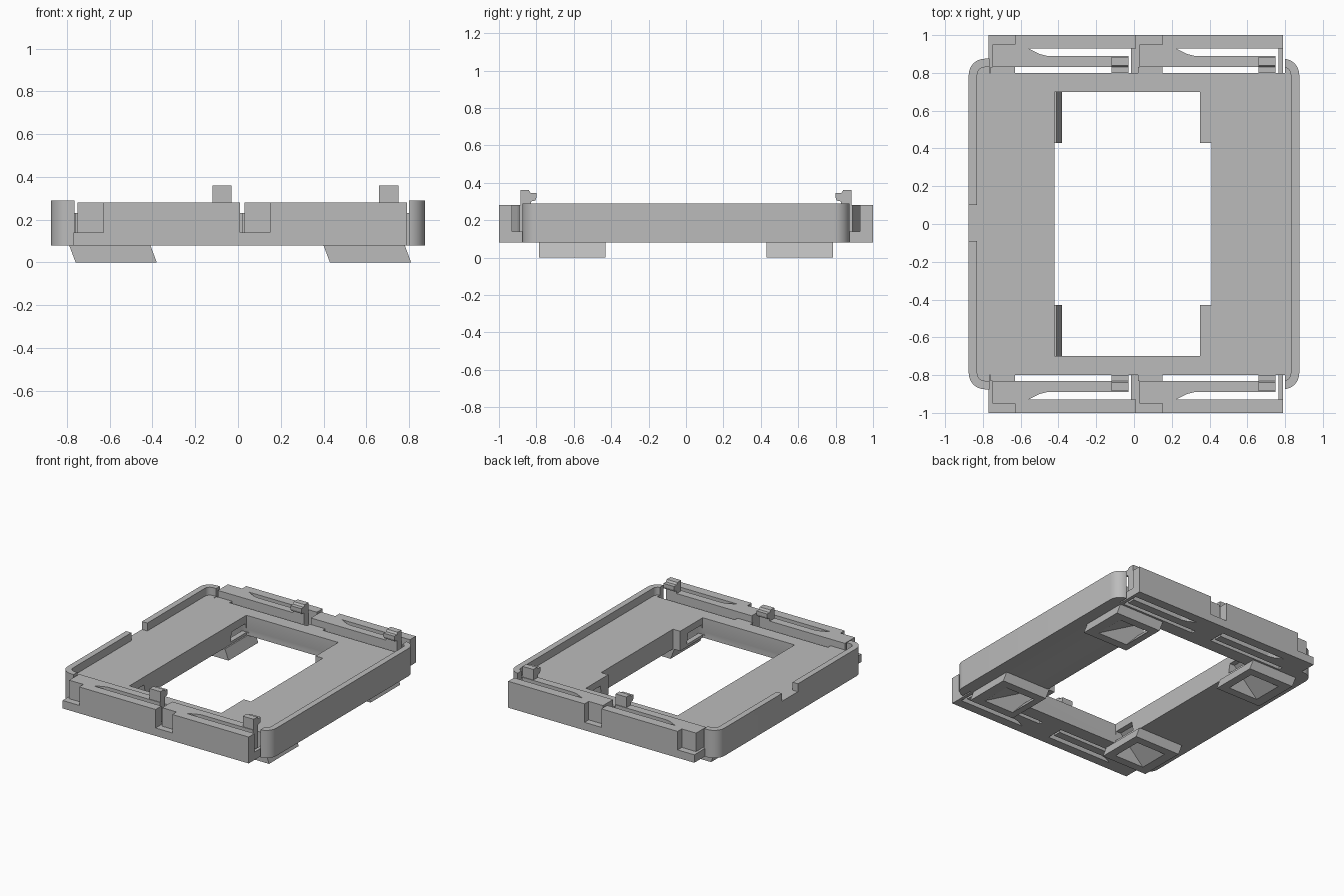
import bpy, bmesh, math
from mathutils import Vector

if "Cube" in bpy.data.objects:
    bpy.data.objects.remove(bpy.data.objects["Cube"])

grey = bpy.data.materials.new("plain_grey")
grey.use_nodes = True
COLOUR = (0.5, 0.5, 0.5, 1)
grey.diffuse_color = COLOUR
grey.node_tree.nodes["Principled BSDF"].inputs["Base Color"].default_value = COLOUR


def loft(name, bottom, top):
    """Solid between two matching loops of 3D points."""
    bm = bmesh.new()
    a = [bm.verts.new(p) for p in bottom]
    b = [bm.verts.new(p) for p in top]
    bm.faces.new(a)
    bm.faces.new(b)
    for i in range(len(a)):
        j = (i + 1) % len(a)
        bm.faces.new((a[i], a[j], b[j], b[i]))
    bmesh.ops.recalc_face_normals(bm, faces=bm.faces)
    mesh = bpy.data.meshes.new(name)
    bm.to_mesh(mesh)
    bm.free()
    mesh.materials.append(grey)
    obj = bpy.data.objects.new(name, mesh)
    bpy.context.collection.objects.link(obj)
    return obj


def prism(name, outline, z0, z1, side=1):
    """Extrude an xy outline upward; side=-1 mirrors it to the front."""
    return loft(name, [(x, y * side, z0) for x, y in outline],
                [(x, y * side, z1) for x, y in outline])


def rect(x0, x1, y0, y1):
    return [(x0, y0), (x1, y0), (x1, y1), (x0, y1)]


def box(name, x0, x1, y0, y1, z0, z1, side=1):
    return prism(name, rect(x0, x1, y0, y1), z0, z1, side)


def rounded(w, d, r, steps=8):
    pts = []
    for k, (sx, sy) in enumerate([(1, 1), (-1, 1), (-1, -1), (1, -1)]):
        for i in range(steps + 1):
            t = math.pi / 2 * (k + i / steps)
            pts.append((sx * (w - r) + r * math.cos(t), sy * (d - r) + r * math.sin(t)))
    return pts


def cut(obj, cutters):
    for c in cutters:
        c.hide_render = True
        m = obj.modifiers.new("cut", "BOOLEAN")
        m.operation = "DIFFERENCE"
        m.solver = "EXACT"
        m.object = c
    # Bake the cuts into the mesh
    bpy.context.view_layer.update()
    graph = bpy.context.evaluated_depsgraph_get()
    mesh = bpy.data.meshes.new_from_object(obj.evaluated_get(graph))
    obj.modifiers.clear()
    obj.data = mesh


BASE, FLOOR, RIM, CLIP = 0.08, 0.23, 0.29, 0.28

# Tray with raised rim, stepped opening, clip bays and a gap in the left-hand rim
tray = prism("tray", rounded(0.875, 0.875, 0.085), BASE, RIM)
opening = [(-0.42, -0.7), (0.35, -0.7), (0.35, -0.43), (0.41, -0.43),
           (0.41, 0.43), (0.35, 0.43), (0.35, 0.7), (-0.42, 0.7)]
tray_cutters = [
    prism("opening_cutter", opening, 0, 0.5),
    prism("floor_cutter", rounded(0.83, 0.83, 0.04), FLOOR, 0.5),
    box("rim_gap_cutter", -1, -0.8, -0.09, 0.1, FLOOR, 0.5),
]
for s in (1, -1):
    tray_cutters.append(box("bay_cutter", -0.765, 0.8, 0.8, 1.1, 0, 0.5, s))

# Slanted feet with tapered sockets that open through the inner wall
for s in (1, -1):
    for left, right, mouth0, mouth1 in ((-0.79, -0.41, -0.46, -0.4),
                                        (0.4, 0.78, 0.33, 0.39)):
        foot = loft("foot",
                    [(x + 0.03, y * s, 0) for x, y in rect(left, right, 0.43, 0.785)],
                    [(x, y * s, BASE) for x, y in rect(left, right, 0.43, 0.785)])
        y0, y1 = 0.49, 0.725
        profile = [(left + 0.09, -0.01), (right - 0.03, -0.01),
                   (mouth1, 0.1), (mouth0, 0.1), (mouth0, 0.18), (mouth1, 0.18)]
        if left < 0:
            profile = [(left + 0.09, -0.01), (right - 0.03, -0.01),
                       (mouth0, 0.1), (mouth1, 0.1), (mouth1, 0.17), (mouth0, 0.17)]
        if left > 0:
            profile = [(left + 0.09, -0.01), (right - 0.03, -0.01),
                       (mouth1, 0.18), (mouth0, 0.18), (mouth0, 0.1), (mouth1, 0.1)]
        socket = loft("socket_cutter",
                      [(x, s * (y0 + 0.2 * max(z, 0)), z) for x, z in profile],
                      [(x, s * (y1 - 0.2 * max(z, 0)), z) for x, z in profile])
        cut(foot, [socket])
        tray_cutters.append(socket)
cut(tray, tray_cutters)
for c in tray_cutters:
    bpy.data.objects.remove(c)

# Two spring clips along the back, mirrored to the front
arm = [(0.14, 0.83), (0.74, 0.83), (0.74, 0.89), (0.31, 0.89),
       (0.27, 0.9), (0.21, 0.93), (0.14, 0.93)]
hook = [(0.83, CLIP), (0.83, 0.3), (0.805, 0.305), (0.8, 0.32), (0.8, 0.345),
        (0.83, 0.345), (0.84, 0.36), (0.885, 0.36), (0.885, CLIP)]
for s in (1, -1):
    for x in (-0.77, 0.01):
        box("clip_base", x, x + 0.14, 0.8, 1, BASE, 0.14, s)
        box("clip_block", x + 0.02, x + 0.14, 0.83, 0.95, 0.14, CLIP, s)
        box("clip_bridge", x + 0.01, x + 0.14, 0.8, 0.83, 0.14, FLOOR, s)
        box("outer_bar", x + 0.14, x + 0.78, 0.93, 1, BASE, CLIP, s)
        box("end_wall", x + 0.755, x + 0.78, 0.8, 0.93, BASE, 0.14, s)
        prism("spring_arm", [(x + u, y) for u, y in arm], BASE, CLIP, s)
        loft("hook", [(x + 0.65, y * s, z) for y, z in hook],
             [(x + 0.74, y * s, z) for y, z in hook])

# Smooth only the rounded corners
bpy.ops.object.select_all(action="DESELECT")
tray.select_set(True)
bpy.context.view_layer.objects.active = tray
bpy.ops.object.shade_smooth_by_angle(angle=math.radians(30))
